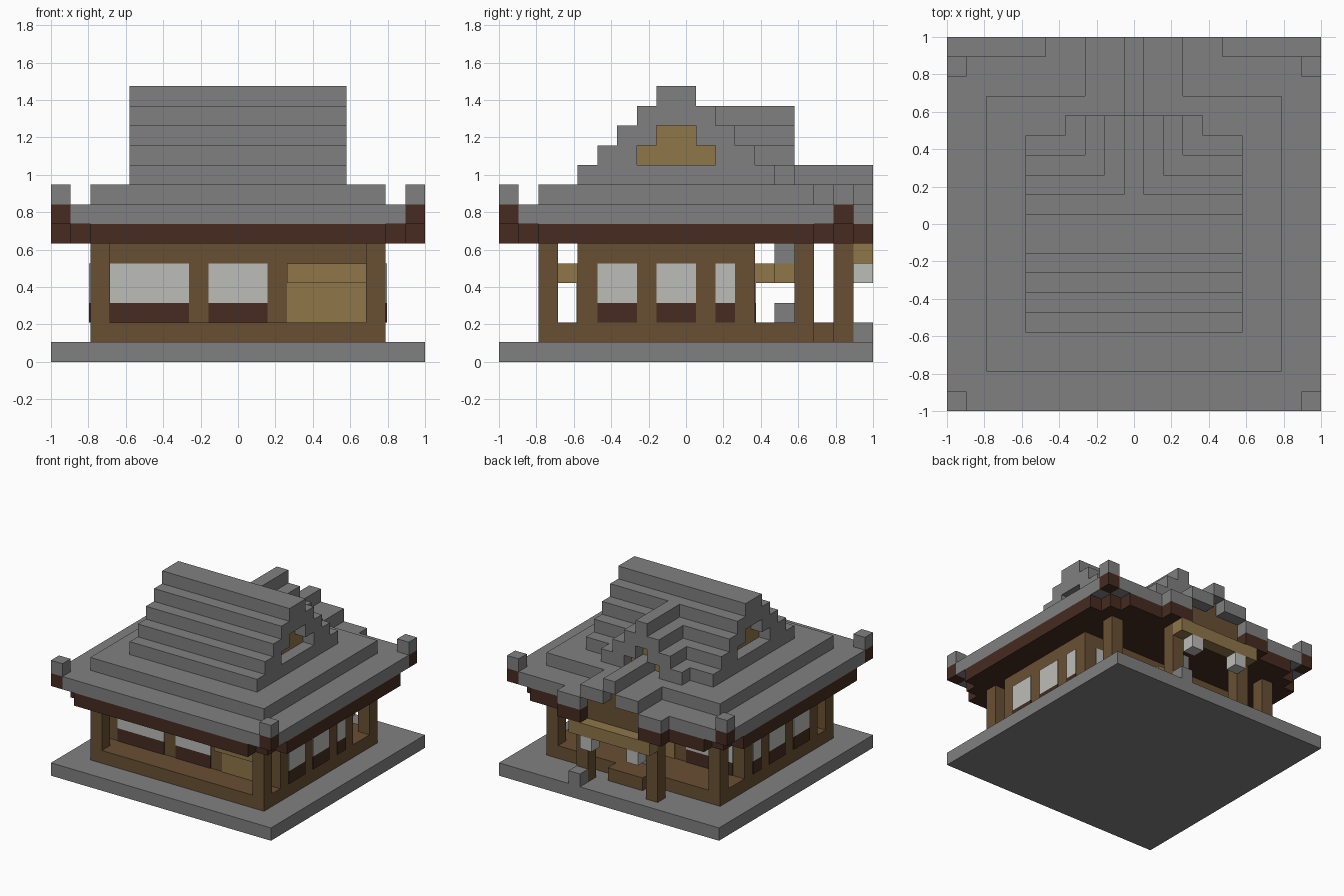
import bpy
import bmesh

UNIT = 2 / 19    # size of one building block
MID = -0.5       # depth centre of the house, in blocks

if "Cube" in bpy.data.objects:
    bpy.data.objects.remove(bpy.data.objects["Cube"])


def make_material(name, *rgb):
    material = bpy.data.materials.new(name)
    material.use_nodes = True
    material.diffuse_color = (*rgb, 1)
    material.node_tree.nodes["Principled BSDF"].inputs["Base Color"].default_value = (*rgb, 1)
    return material


stone = make_material("grey stone", .216, .216, .216)
wood = make_material("brown wood", .141, .08, .033)
light_wood = make_material("light wood", .275, .181, .065)
dark_wood = make_material("dark wood", .061, .024, .015)
paper = make_material("white paper", .503, .503, .485)


def build(name, material, *boxes):
    """Make one object from (x range, y range, z range) boxes in blocks."""
    bm = bmesh.new()
    for ranges in boxes:
        verts = bmesh.ops.create_cube(bm, size=1)["verts"]
        for vert in verts:
            for axis, (low, high) in enumerate(ranges):
                vert.co[axis] = (low if vert.co[axis] < 0 else high) * UNIT
    mesh = bpy.data.meshes.new(name)
    bm.to_mesh(mesh)
    bm.free()
    mesh.materials.append(material)
    obj = bpy.data.objects.new(name, mesh)
    bpy.context.collection.objects.link(obj)
    return obj


def wide(half):
    return (-half, half)


def deep(half):
    return (MID - half, MID + half)


def level(z, height=1):
    return (z, z + height)


def both(x_range, y_range, z_range):
    """The box and its mirror image across x."""
    low, high = x_range
    return [(x_range, y_range, z_range), ((-high, -low), y_range, z_range)]


def corners(x_range, depth_range, z_range):
    """The box on all four corners of the house."""
    near, far = depth_range
    return (both(x_range, (MID + near, MID + far), z_range)
            + both(x_range, (MID - far, MID - near), z_range))


# Ground, floor and steps
build("ground_slab", stone, (wide(9.5), wide(9.5), level(0)))
build("house_floor", wood, (wide(7.5), deep(7), level(1)))
build("entrance_step", wood, (wide(1.5), (6.5, 7.5), level(1)))
build("post_stone", stone, ((2.5, 3.5), (8.5, 9.5), level(1)))

# Posts and walls
build("corner_posts", wood, *corners((6.5, 7.5), (6, 7), level(2, 4)))
build("house_walls", wood, (wide(7.5), (-5.5, 3.5), level(2, 4)))

# Windows: thin paper panes over dark sills
FRONT, BACK, SIDE = -5.5, 3.5, 7.5
THIN = 0.06


def window_boxes(z_range):
    front = [(span, (FRONT - THIN, FRONT), z_range) for span in [(-6.5, -2.5), wide(1.5)]]
    back = both((2.5, 6.5), (BACK, BACK + THIN), z_range)
    sides = []
    for span in [(-4.5, -2.5), (-1.5, .5), (1.5, 2.5)]:
        sides += both((SIDE, SIDE + THIN), span, z_range)
    return front + back + sides


build("window_panes", paper, *window_boxes(level(3, 2)))
build("window_sills", dark_wood, *window_boxes(level(2)))

# Counter on the front, door on the back
build("front_counter", light_wood, ((2.5, 6.5), (FRONT - THIN, FRONT), level(2, 2)))
build("front_counter_hood", light_wood, ((2.5, 6.5), (FRONT - 1, FRONT), level(4)))
build("back_door", light_wood, (wide(1.5), (BACK, BACK + THIN), level(2, 2)))
build("back_door_hood", light_wood, (wide(1.5), (BACK, BACK + 1), level(4)))

# Bell, rope and offering box
bell_depth = (BACK + 1, BACK + 2)
build("bell", stone, (wide(.5), bell_depth, level(5)))
build("bell_rope", light_wood, (wide(.5), bell_depth, level(4)))
build("offering_box", stone, (wide(.5), bell_depth, level(2)))

# Porch
porch_front = (8.5, 9.5)
build("porch_posts", wood, *both((2.5, 3.5), (7.5, 8.5), level(1, 5)))
build("porch_beam", light_wood, (wide(3.5), porch_front, level(5)))
build("lanterns", paper, *both((1.5, 2.5), porch_front, level(4)))

# Eaves: dark underlayer with notched corners, then the lowest roof course
build("eaves", dark_wood,
      (wide(9.5), deep(7), level(6)),
      (wide(7.5), deep(9), level(6)),
      (wide(8.5), deep(8), level(6)),
      *both((2.5, 4.5), porch_front, level(6)))
build("lower_roof", stone,
      (wide(8.5), deep(9), level(7)),
      (wide(9.5), deep(8), level(7)),
      (wide(7.5), deep(7), level(8)))
build("corner_upturns", dark_wood, *corners((8.5, 9.5), (8, 9), level(7)))
build("corner_caps", stone, *corners((8.5, 9.5), (8, 9), level(8)))

# Main stepped roof, with a hollow in each gable end
steps = [(wide(4.5), deep(5 - i), level(9 + i)) for i in range(5)]
for z, half, hole in [(9, 5, 0), (10, 4, 2), (11, 3, 1), (12, 2, 0), (13, 1, 0)]:
    for side in (-1, 1):
        steps += both((4.5, 5.5), tuple(sorted((MID + side * hole, MID + side * half))), level(z))
build("main_roof", stone, *steps)
gable_panels = []
for z, half in [(10, 2), (11, 1)]:
    gable_panels += both((4.5, 4.5 + THIN), deep(half), level(z))
build("side_gable_panels", light_wood, *gable_panels)

# Upper rear gable
rear = []
for i, hole in enumerate([1.5, .5, 0, 0]):
    half = 3.5 - i
    rear.append((wide(half), (1.5, 4.5), level(9 + i)))
    rear += both((hole, half), (4.5, 5.5), level(9 + i))
build("rear_gable_roof", stone, *rear)
build("rear_gable_panel", light_wood,
      (wide(1.5), (4.5, 4.5 + THIN), level(9)),
      (wide(.5), (4.5, 4.5 + THIN), level(10)))

# Porch gable
build("porch_roof", stone,
      (wide(.5), (4.5, 9.5), level(9)),
      (wide(2.5), (6.5, 8.5), level(8)),
      *both((.5, 2.5), porch_front, level(8)),
      *both((2.5, 4.5), porch_front, level(7)))
build("porch_gable_panel", wood,
      (wide(2.5), (8.5, 8.5 + THIN), level(6, 2)),
      (wide(.5), (8.5, 8.5 + THIN), level(8)))
